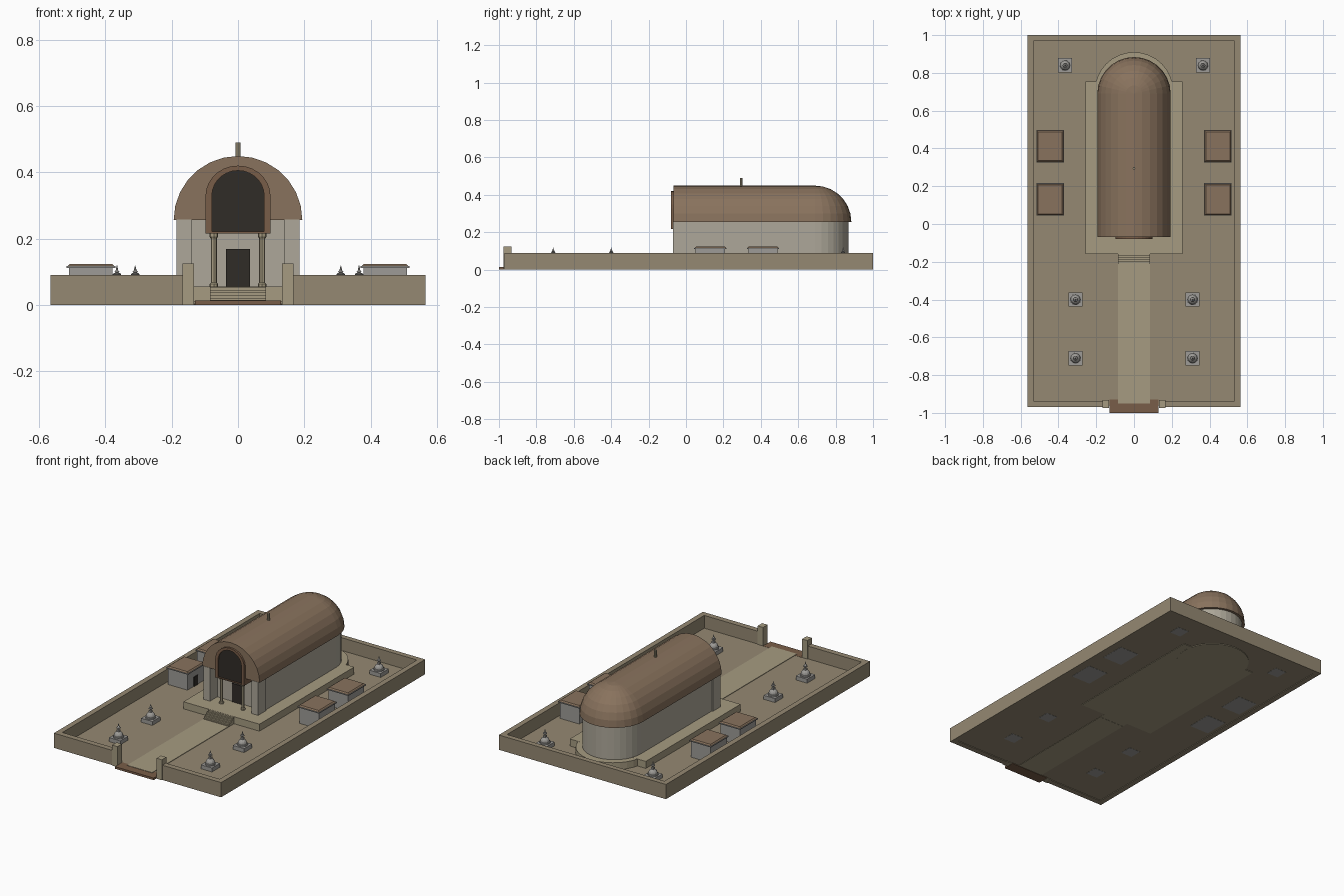
import bpy, bmesh
from math import sin, cos, pi

if "Cube" in bpy.data.objects:
    bpy.data.objects.remove(bpy.data.objects["Cube"])


def material(name, rgb):
    m = bpy.data.materials.new(name)
    m.diffuse_color = (*rgb, 1)
    m.use_nodes = True
    m.node_tree.nodes["Principled BSDF"].inputs["Base Color"].default_value = m.diffuse_color
    return m


EARTH = material("earth", (0.30, 0.25, 0.17))
SAND = material("sandstone", (0.38, 0.33, 0.22))
STONE = material("pale_stone", (0.42, 0.39, 0.32))
ROOF = material("roof_brown", (0.25, 0.17, 0.11))
FRAME = material("frame_brown", (0.19, 0.11, 0.065))
DARK = material("dark_opening", (0.03, 0.025, 0.02))
GREY = material("shrine_grey", (0.34, 0.33, 0.31))


def finish(name, bm, mat):
    bmesh.ops.recalc_face_normals(bm, faces=bm.faces)
    me = bpy.data.meshes.new(name)
    bm.to_mesh(me)
    bm.free()
    me.materials.append(mat)
    ob = bpy.data.objects.new(name, me)
    bpy.context.collection.objects.link(ob)
    return ob


def prism(name, pts, axis, a, b, mat, taper=1.0):
    """Extrude an outline along 'Y' (points x,z) or 'Z' (points x,y)."""
    bm = bmesh.new()
    put = (lambda p, h: (p[0], h, p[1])) if axis == 'Y' else (lambda p, h: (p[0], p[1], h))
    r0 = [bm.verts.new(put(p, a)) for p in pts]
    r1 = [bm.verts.new(put(p, b)) for p in pts]
    n = len(pts)
    for i in range(n):
        j = (i + 1) % n
        bm.faces.new((r0[i], r0[j], r1[j], r1[i]))
    bm.faces.new(r0)
    bm.faces.new(r1)
    return finish(name, bm, mat)


def box(name, x0, x1, y0, y1, z0, z1, mat, inset=0.0):
    ob = prism(name, [(x0, y0), (x1, y0), (x1, y1), (x0, y1)], 'Z', z0, z1, mat)
    cx, cy = (x0 + x1) / 2, (y0 + y1) / 2
    for v in ob.data.vertices:
        if inset and abs(v.co.z - z1) < 1e-5:
            v.co.x += inset if v.co.x < cx else -inset
            v.co.y += inset if v.co.y < cy else -inset
    return ob


def lathe(name, prof, x, y, n, mat):
    """Revolve (radius, z) points round a vertical axis."""
    bm = bmesh.new()
    rings = [[bm.verts.new((x + r * cos(2 * pi * i / n), y + r * sin(2 * pi * i / n), z))
              for i in range(n)] for r, z in prof]
    for lo, hi in zip(rings, rings[1:]):
        for i in range(n):
            j = (i + 1) % n
            bm.faces.new((lo[i], lo[j], hi[j], hi[i]))
    bm.faces.new(rings[0])
    bm.faces.new(rings[-1])
    return finish(name, bm, mat)


def arc(cx, cy, r, n, ry=None):
    ry = r if ry is None else ry
    return [(cx + r * cos(pi * i / n), cy + ry * sin(pi * i / n)) for i in range(n + 1)]


# Courtyard floor, path and threshold
box("courtyard_ground", -0.55, 0.55, -0.96, 0.99, 0.004, 0.012, EARTH)
box("entrance_path", -0.085, 0.085, -0.95, -0.2, 0.002, 0.015, SAND)
box("gate_threshold", -0.13, 0.13, -1.0, -0.93, 0, 0.013, FRAME)

# Enclosing walls and gate posts
box("back_wall", -0.565, 0.565, 0.968, 1.0, 0, 0.09, EARTH)
for s, side in ((-1, "left"), (1, "right")):
    def sbox(name, a, b, *rest, **kw):
        return box(side + "_" + name, min(s * a, s * b), max(s * a, s * b), *rest, **kw)

    sbox("side_wall", 0.532, 0.565, -0.97, 0.968, 0, 0.09, EARTH)
    sbox("front_wall", 0.15, 0.532, -0.97, -0.936, 0, 0.09, EARTH)
    sbox("gate_post", 0.132, 0.168, -0.975, -0.932, 0, 0.125, SAND)

    # Porch piers and columns
    sbox("porch_pier", 0.14, 0.185, -0.07, 0.005, 0.05, 0.257, STONE)
    lathe(side + "_porch_column",
          [(0.013, 0.05), (0.013, 0.063), (0.009, 0.067), (0.009, 0.2), (0.013, 0.206), (0.013, 0.218)],
          s * 0.073, -0.055, 8, SAND)

    # Small cells along the side walls
    for k, y in enumerate((0.13, 0.412)):
        sbox(f"cell_{k}", 0.378, 0.51, y - 0.078, y + 0.078, 0.003, 0.113, GREY)
        sbox(f"cell_roof_edge_{k}", 0.37, 0.517, y - 0.086, y + 0.086, 0.111, 0.117, GREY)
        sbox(f"cell_roof_{k}", 0.373, 0.514, y - 0.083, y + 0.083, 0.117, 0.124, ROOF, inset=0.007)
        sbox(f"cell_door_{k}", 0.374, 0.38, y - 0.019, y + 0.019, 0.012, 0.07, DARK)

    # Votive shrines: square base, drum, dome and tiered spire
    for k, (x, y) in enumerate(((0.31, -0.71), (0.31, -0.4), (0.365, 0.84))):
        sbox(f"shrine_base_{k}", x - 0.038, x + 0.038, y - 0.038, y + 0.038, 0.003, 0.036, GREY)
        dome = [(0.026 * cos(t * pi / 12), 0.046 + 0.026 * sin(t * pi / 12)) for t in range(6)]
        lathe(f"{side}_shrine_dome_{k}", [(0.03, 0.034), (0.03, 0.044), (0.026, 0.046)] + dome[1:],
              s * x, y, 12, GREY)
        sbox(f"shrine_cap_{k}", x - 0.008, x + 0.008, y - 0.008, y + 0.008, 0.07, 0.08, GREY)
        lathe(f"{side}_shrine_spire_{k}",
              [(0.004, 0.079), (0.004, 0.088), (0.013, 0.091), (0.011, 0.095), (0.005, 0.097),
               (0.008, 0.1), (0.004, 0.104), (0.0008, 0.119)], s * x, y, 10, GREY)

# Plinth with rounded end, and front steps
box("plinth", -0.257, 0.257, -0.16, 0.755, 0.001, 0.055, SAND)
lathe("plinth_apse", [(0.208, 0), (0.208, 0.0545)], 0, 0.702, 32, SAND)
for i in range(5):
    box(f"step_{i}", -0.085, 0.085, -0.212 + i * 0.0105, -0.158, 0.003, 0.02 + i * 0.0085, SAND)

# Hall walls: straight sides with a round apse
hall = [(-0.178, 0.0), (0.178, 0.0)] + arc(0, 0.69, 0.178, 16)
prism("hall_walls", hall, 'Z', 0.05, 0.258, STONE)
box("hall_door", -0.036, 0.036, -0.006, 0.002, 0.055, 0.168, DARK)

# Barrel roof and half-dome over the apse
R, H, Z0, Y1, N = 0.194, 0.193, 0.256, 0.69, 14
prism("barrel_roof", arc(0, Z0, R, N, H), 'Y', -0.068, Y1, ROOF)
bm = bmesh.new()
rows = [[bm.verts.new((R * cos(pi * j / N) * cos(pi * i / N), Y1 + R * sin(pi * j / N) * cos(pi * i / N),
                       Z0 + H * sin(pi * i / N))) for j in range(N + 1)] for i in range(N // 2 + 1)]
for lo, hi in zip(rows, rows[1:]):
    for j in range(N):
        bm.faces.new((lo[j], lo[j + 1], hi[j + 1], hi[j]))
bm.faces.new(rows[0])
bmesh.ops.remove_doubles(bm, verts=bm.verts, dist=1e-5)
finish("apse_roof", bm, ROOF)
lathe("roof_finial", [(0.0075, 0.44), (0.0075, 0.49)], 0, 0.295, 8, SAND)

# Arched gable window: brown frame with a dark recess
outer = arc(0, 0.328, 0.098, 14, 0.092) + [(-0.098, 0.216), (0.098, 0.216)]
inner = arc(0, 0.328, 0.079, 14, 0.077) + [(-0.079, 0.222), (0.079, 0.222)]
bm = bmesh.new()
loops = [[bm.verts.new((x, y, z)) for x, z in pts]
         for pts, y in ((outer, -0.005), (outer, -0.08), (inner, -0.08), (inner, -0.005))]
n = len(outer)
for a in range(4):
    A, B = loops[a], loops[(a + 1) % 4]
    for i in range(n):
        j = (i + 1) % n
        bm.faces.new((A[i], A[j], B[j], B[i]))
finish("gable_arch_frame", bm, FRAME)
prism("gable_opening", inner, 'Y', -0.073, -0.01, DARK)
